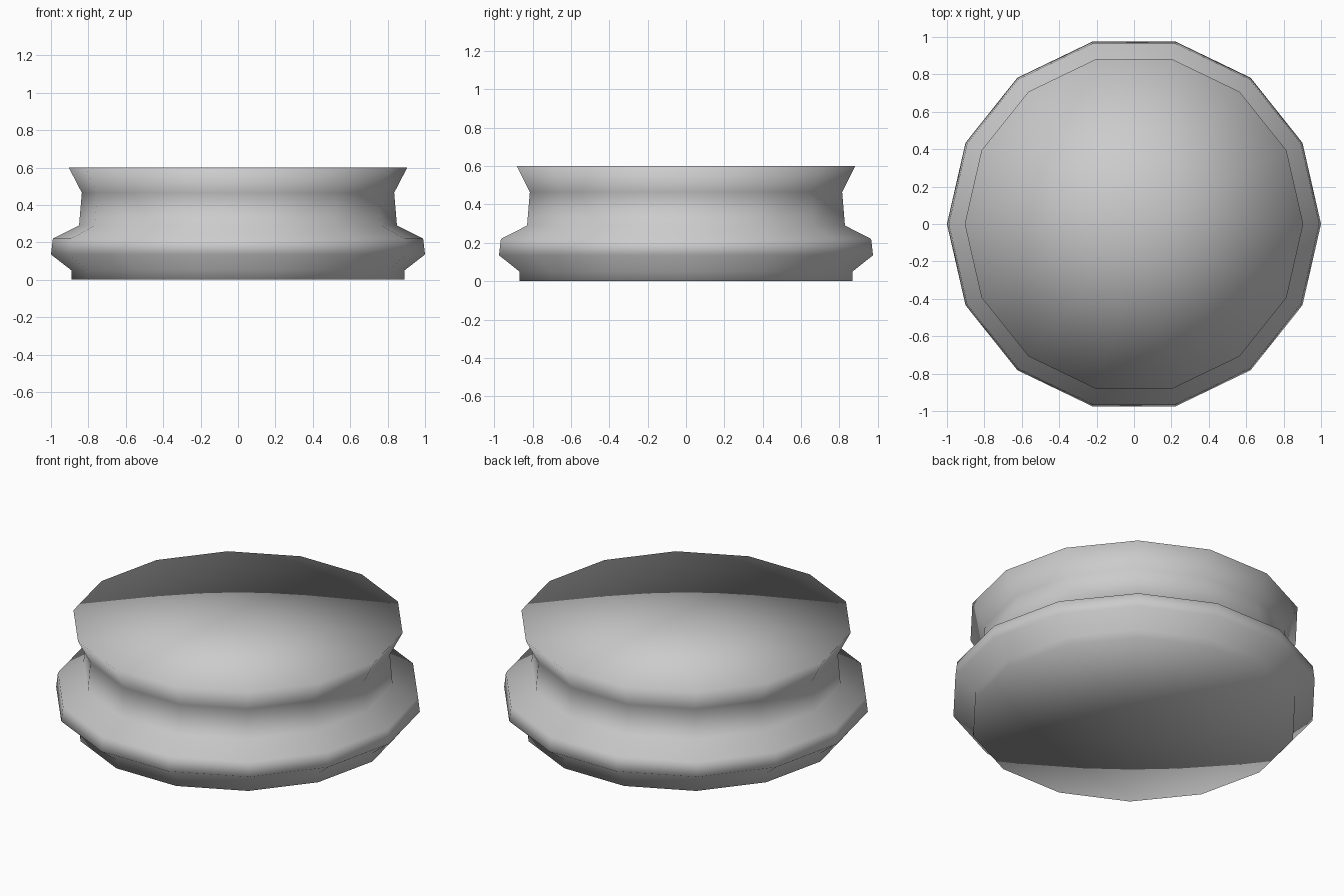
import bpy, bmesh
from math import cos, sin, tau

if "Cube" in bpy.data.objects:
    bpy.data.objects.remove(bpy.data.objects["Cube"])

SIDES = 14
# (radius, height) outline from bottom rim to top rim
PROFILE = [(0.89, 0.0), (0.89, 0.05), (1.0, 0.135), (0.99, 0.22),
           (0.85, 0.29), (0.835, 0.465), (0.905, 0.6)]

bm = bmesh.new()
rings = [[bm.verts.new((r * cos(i * tau / SIDES), r * sin(i * tau / SIDES), z))
          for i in range(SIDES)] for r, z in PROFILE]

# Grooved side wall
for low, high in zip(rings, rings[1:]):
    for i in range(SIDES):
        j = (i + 1) % SIDES
        bm.faces.new((low[i], low[j], high[j], high[i]))

# Flat bottom and top, fanned from the centre
for ring in (rings[0], rings[-1]):
    centre = bm.verts.new((0, 0, ring[0].co.z))
    for i in range(SIDES):
        bm.faces.new((ring[i], ring[(i + 1) % SIDES], centre))

bmesh.ops.recalc_face_normals(bm, faces=bm.faces[:])
for face in bm.faces:
    face.smooth = True

mesh = bpy.data.meshes.new("grooved_disc")
bm.to_mesh(mesh)
bm.free()
disc = bpy.data.objects.new("grooved_disc", mesh)
bpy.context.collection.objects.link(disc)
